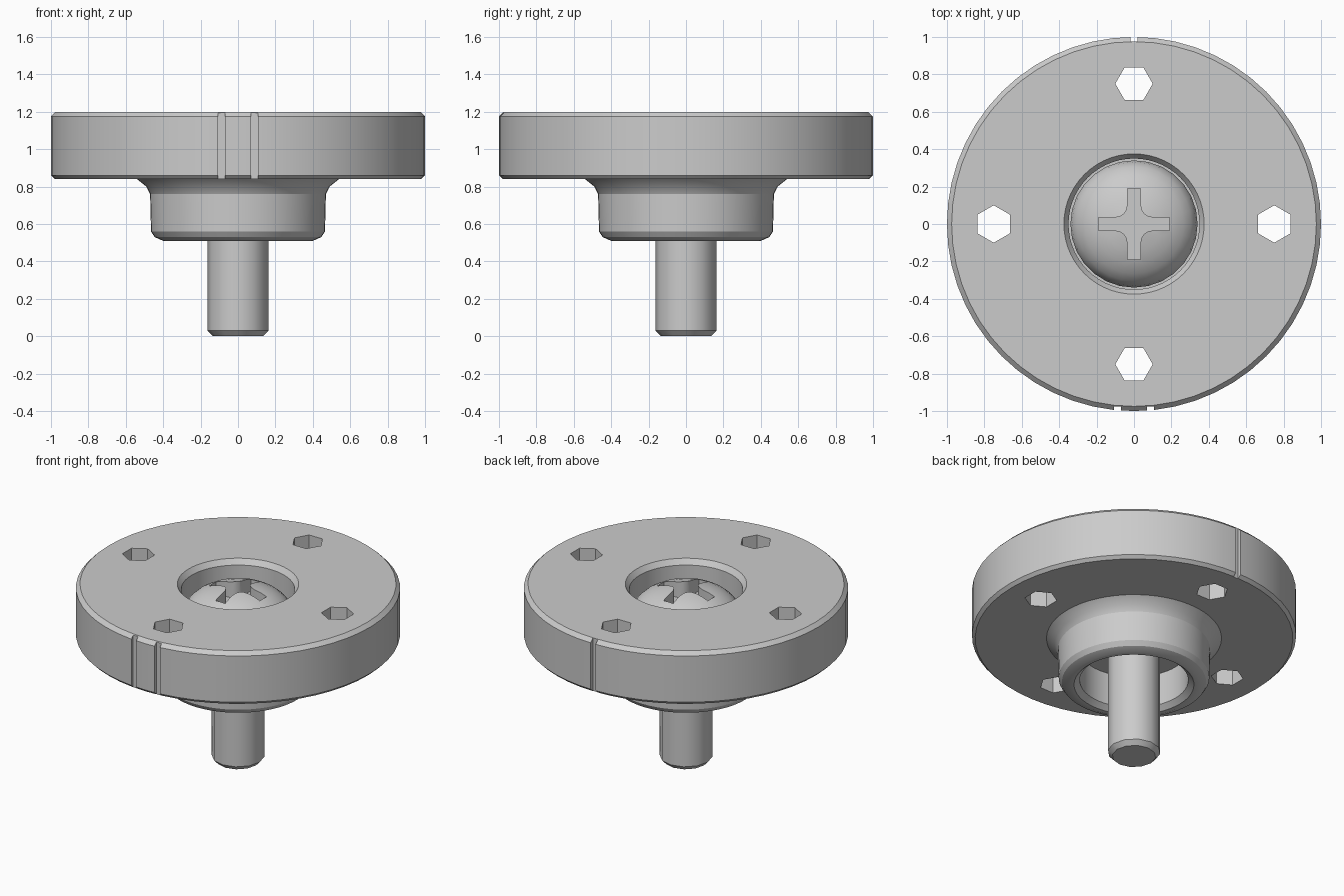
import bpy, bmesh, math
from math import sin, cos, pi

cube = bpy.data.objects.get("Cube")
if cube:
    bpy.data.objects.remove(cube, do_unlink=True)

grey = bpy.data.materials.new("plain grey")
grey.use_nodes = True
grey.diffuse_color = (0.6, 0.6, 0.6, 1)
grey.node_tree.nodes["Principled BSDF"].inputs["Base Color"].default_value = (0.6, 0.6, 0.6, 1)


def add_object(name, bm):
    bmesh.ops.recalc_face_normals(bm, faces=bm.faces)
    mesh = bpy.data.meshes.new(name)
    bm.to_mesh(mesh)
    bm.free()
    mesh.materials.append(grey)
    obj = bpy.data.objects.new(name, mesh)
    bpy.context.collection.objects.link(obj)
    return obj


def lathe(name, profile, sides, closed=False):
    """Spin (radius, z) points around z; open profiles start and end on the axis."""
    bm = bmesh.new()
    rings = []
    for r, z in profile:
        if r == 0:
            rings.append([bm.verts.new((0, 0, z))] * sides)
        else:
            rings.append([bm.verts.new((r * cos(2 * pi * i / sides), r * sin(2 * pi * i / sides), z))
                          for i in range(sides)])
    pairs = list(zip(rings, rings[1:]))
    if closed:
        pairs.append((rings[-1], rings[0]))
    for a, b in pairs:
        for i in range(sides):
            j = (i + 1) % sides
            bm.faces.new(list(dict.fromkeys((a[i], a[j], b[j], b[i]))))
    return add_object(name, bm)


def prism(name, outline, z0, z1):
    bm = bmesh.new()
    face = bm.faces.new([bm.verts.new((x, y, z0)) for x, y in outline])
    top = bmesh.ops.extrude_face_region(bm, geom=[face])["geom"]
    bmesh.ops.translate(bm, vec=(0, 0, z1 - z0),
                        verts=[v for v in top if isinstance(v, bmesh.types.BMVert)])
    return add_object(name, bm)


def select_only(obj):
    bpy.ops.object.select_all(action="DESELECT")
    obj.select_set(True)
    bpy.context.view_layer.objects.active = obj


def cut(target, cutter):
    cutter.hide_render = True
    mod = target.modifiers.new("cut", "BOOLEAN")
    mod.operation, mod.solver, mod.object = "DIFFERENCE", "EXACT", cutter
    select_only(target)
    bpy.ops.object.modifier_apply(modifier=mod.name)
    bpy.data.objects.remove(cutter, do_unlink=True)


def smooth(obj, angle):
    select_only(obj)
    bpy.ops.object.shade_smooth_by_angle(angle=math.radians(angle))


# Disc and hub in one turned piece: recess above, socket below, web between
disc = lathe("disc_and_hub", [
    (0.15, 0.86), (0.35, 0.86), (0.35, 1.165), (0.375, 1.2),
    (0.975, 1.2), (1, 1.175), (1, 0.86), (0.98, 0.84),
    (0.54, 0.84), (0.49, 0.80), (0.47, 0.76), (0.465, 0.56), (0.445, 0.53), (0.40, 0.51),
    (0.37, 0.51), (0.335, 0.54), (0.335, 0.76), (0.15, 0.76)], 56, closed=True)

# Four hexagonal mounting holes
for k in range(4):
    a = k * pi / 2
    hexagon = [(0.75 * cos(a) + 0.1 * cos(a + pi / 2 + i * pi / 3),
                0.75 * sin(a) + 0.1 * sin(a + pi / 2 + i * pi / 3)) for i in range(6)]
    cut(disc, prism("hole_cutter", hexagon, 0.7, 1.3))

# Rim index notches: two in front, one behind
for x, y in ((-0.088, -1.02), (0.088, -1.02), (0, 1.02)):
    box = [(x + sx * 0.019, y + sy * 0.045) for sx, sy in ((-1, -1), (1, -1), (1, 1), (-1, 1))]
    cut(disc, prism("notch_cutter", box, 0.7, 1.3))
smooth(disc, 25)

# Domed screw head with a cross recess
dome = [(0.34 * cos(t * pi / 14), 0.99 + 0.195 * sin(t * pi / 14)) for t in range(7)]
head = lathe("screw_head", [(0, 0.86), (0.31, 0.86), (0.34, 0.89)] + dome + [(0, 1.185)], 28)
cross = []
for k in range(4):
    c, s = cos(k * pi / 2), sin(k * pi / 2)
    fillet = [(0.1 - 0.065 * sin(t * pi / 8), 0.1 - 0.065 * cos(t * pi / 8)) for t in range(5)]
    for x, y in [(0.19, -0.036), (0.19, 0.036)] + fillet:
        cross.append((x * c - y * s, x * s + y * c))
cut(head, prism("cross_cutter", cross, 1.07, 1.3))
smooth(head, 30)

# Screw shank with a chamfered tip
shank = lathe("screw_shank", [(0, 0), (0.135, 0), (0.163, 0.03), (0.163, 0.88), (0, 0.88)], 12)
smooth(shank, 35)
